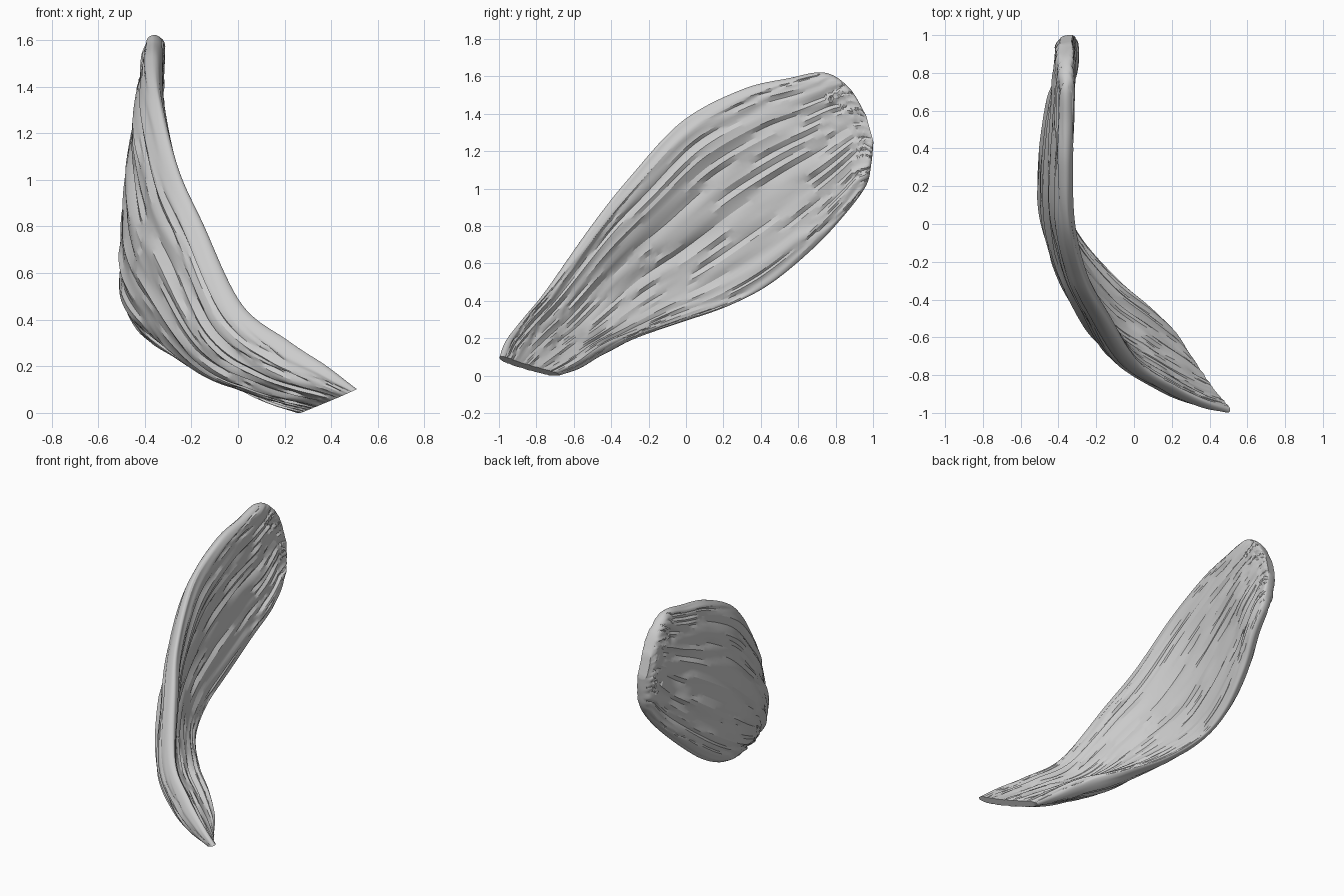
import bpy, bmesh, math
from mathutils import Vector, noise

if "Cube" in bpy.data.objects:
    bpy.data.objects.remove(bpy.data.objects["Cube"])

# Stations along the petal: upper rim xyz, lower rim xyz, cupping depth, thickness
STATIONS = [
    ((.505, -.995, .10), (.265, -.68, .0), .015, .05),
    ((.375, -.96, .19), (.18, -.56, .045), .05, .085),
    ((.205, -.88, .295), (.045, -.43, .125), .08, .115),
    ((.00, -.745, .46), (-.135, -.27, .20), .10, .12),
    ((-.165, -.49, .82), (-.32, -.04, .28), .095, .11),
    ((-.27, -.30, 1.06), (-.415, .22, .37), .08, .10),
    ((-.345, -.02, 1.36), (-.425, .45, .49), .055, .10),
    ((-.36, .30, 1.53), (-.385, .68, .68), .04, .10),
    ((-.36, .55, 1.59), (-.335, .84, .85), .03, .10),
    ((-.36, .74, 1.62), (-.33, .96, 1.01), .025, .095),
    ((-.36, .87, 1.54), (-.34, .99, 1.13), .02, .09),
    ((-.36, .955, 1.40), (-.35, 1.0, 1.24), .005, .065),
]
ROWS, RING = 110, 120


def spline(values, t):
    """Catmull-Rom interpolation through a list of vectors."""
    n = len(values) - 1
    i = min(int(t), n - 1)
    f = t - i
    b, c = values[i], values[i + 1]
    a = values[i - 1] if i else b * 2 - c
    d = values[i + 2] if i + 2 <= n else c * 2 - b
    return (b * 2 + (c - a) * f + (a * 2 - b * 5 + c * 4 - d) * f * f
            + (b * 3 - a - c * 3 + d) * f ** 3) * .5


upper = [Vector(s[0]) for s in STATIONS]
lower = [Vector(s[1]) for s in STATIONS]
depth = [Vector((s[2], s[3], 0)) for s in STATIONS]
last = len(STATIONS) - 1


def groove(v, u, side):
    """Long, narrow streaks running from the base to the tip."""
    fine = noise.noise(Vector((v * 14, u * .5, side * 7.3)))
    broad = noise.noise(Vector((v * 6 + 20, u * .3, side * 3.1)))
    cut = max(0, .18 - abs(noise.noise(Vector((v * 10, u * .4 + 9, side * 5.7))))) / .18
    return fine * .014 + broad * .012 - cut * .012 + .003


# Petal: thick cupped sheet lofted between the two rims
bm = bmesh.new()
rings = []
for r in range(ROWS + 1):
    t = last * r / ROWS
    a, b, d = spline(upper, t), spline(lower, t), spline(depth, t)
    t0, t1 = max(t - .3, 0), min(t + .3, last)
    along = spline(upper, t1) + spline(lower, t1) - spline(upper, t0) - spline(lower, t0)
    inward = along.cross(a - b).normalized()
    mid, half = (a + b) / 2, (a - b) / 2
    # streaks spread with the width towards the tip and fade at both ends
    spread = min(1, half.length / .35) if t > last / 2 else 1
    calm = min(1, .3 + t / 1.5, .1 + (last - t) / 2.5)
    # the cup is deepest on the upper side at the base, the lower side further up
    skew = max(-.45, min(.45, (3 - t) * .22))
    ring = []
    for k in range(RING):
        ang = 2 * math.pi * k / RING
        v = math.sin(math.pi / 2 * math.cos(ang)) * .45 + math.cos(ang) * .55
        side = 1 if math.sin(ang) >= 0 else -1
        body = math.sqrt(max(0, 1 - abs(v) ** 8))
        h = side * body * (d.y / 2 + groove(v * spread, t, side) * calm)
        p = mid + half * v + inward * (h - d.x * (1 - v * v) * (1 + skew * v))
        p.z = max(p.z, 0)
        ring.append(bm.verts.new(p))
    rings.append(ring)
for lo, hi in zip(rings, rings[1:]):
    for k in range(RING):
        n = (k + 1) % RING
        bm.faces.new((lo[k], lo[n], hi[n], hi[k]))
bm.faces.new(list(reversed(rings[0])))
bm.faces.new(rings[-1])
bmesh.ops.remove_doubles(bm, verts=bm.verts[:], dist=.0005)
bmesh.ops.triangulate(bm, faces=bm.faces[:])
bmesh.ops.recalc_face_normals(bm, faces=bm.faces[:])

mesh = bpy.data.meshes.new("petal")
bm.to_mesh(mesh)
bm.free()
petal = bpy.data.objects.new("petal", mesh)
bpy.context.collection.objects.link(petal)
bpy.context.view_layer.objects.active = petal
petal.select_set(True)
bpy.ops.object.shade_smooth_by_angle(angle=math.radians(25))
